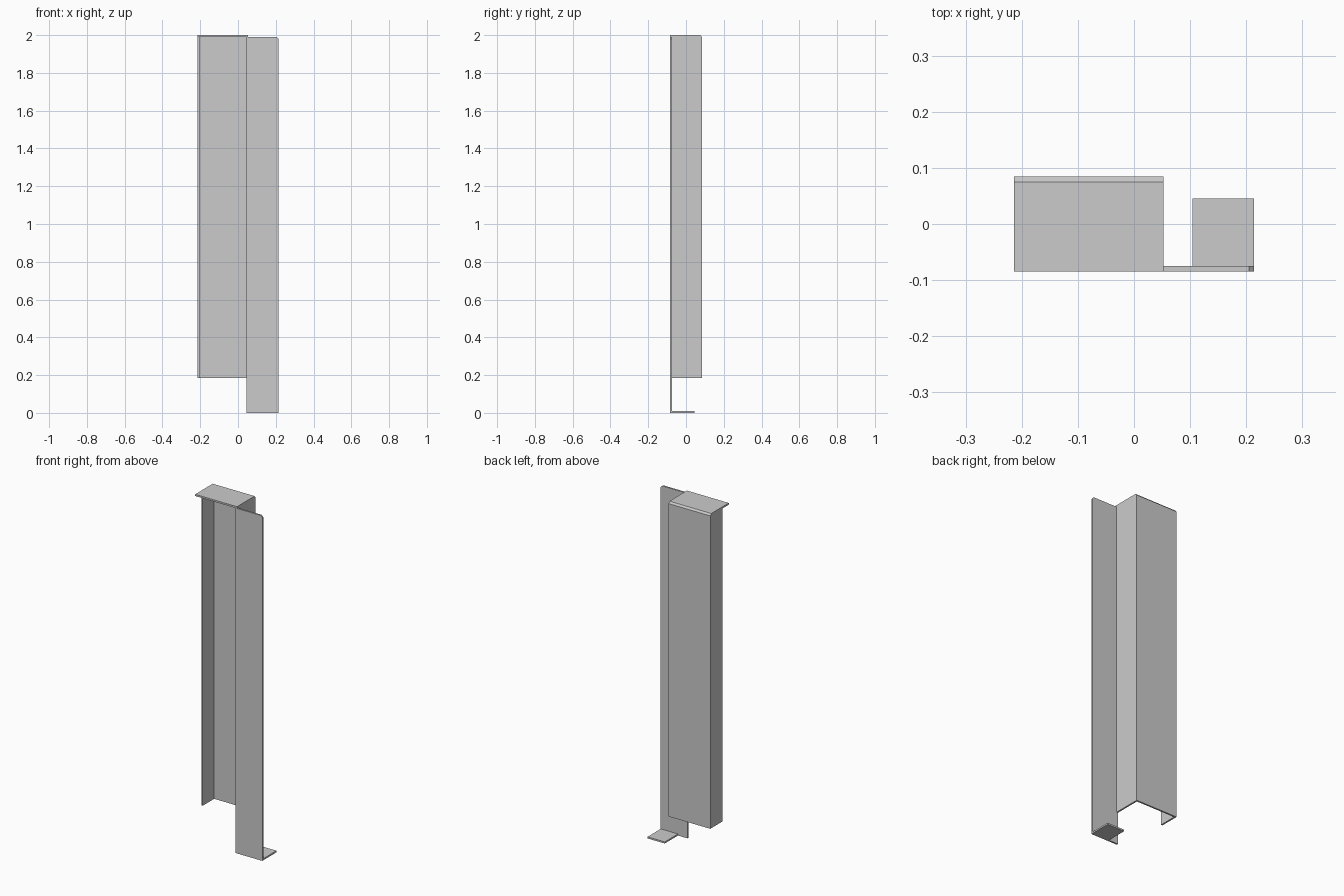
import bpy, bmesh
from mathutils import Vector

if "Cube" in bpy.data.objects:
    bpy.data.objects.remove(bpy.data.objects["Cube"])

T = 0.0093                 # sheet thickness
X0, X1 = -0.214, 0.214     # overall width
XW = 0.053                 # outer face of the step wall
Y0, Y1 = -0.0845, 0.0845   # overall depth
ZB, ZT = 0.185, 1.99       # channel bottom, top of the walls


def prism(name, profile, axis, lo, hi):
    """Extrude a 2D outline along one axis (0=x, 1=y, 2=z)."""
    def place(p, h):
        c = list(p)
        c.insert(axis, h)
        return Vector(c)
    bm = bmesh.new()
    face = bm.faces.new([bm.verts.new(place(p, lo)) for p in profile])
    ext = bmesh.ops.extrude_face_region(bm, geom=[face])
    step = Vector((0, 0, 0))
    step[axis] = hi - lo
    bmesh.ops.translate(bm, vec=step,
                        verts=[g for g in ext["geom"] if isinstance(g, bmesh.types.BMVert)])
    bmesh.ops.recalc_face_normals(bm, faces=bm.faces)
    me = bpy.data.meshes.new(name)
    bm.to_mesh(me)
    bm.free()
    ob = bpy.data.objects.new(name, me)
    bpy.context.collection.objects.link(ob)
    return ob


# Folded channel: left lip, back panel and step wall
lip_y = -0.029
prism("channel", [
    (X0, lip_y), (X0 + T, lip_y), (X0 + T, Y1 - T), (XW - T, Y1 - T),
    (XW - T, Y0 + T), (XW, Y0 + T), (XW, Y1), (X0, Y1)], 2, ZB, ZT)

# Front flange reaching the floor, with a clipped top corner
prism("front_flange", [
    (XW - T, 0), (X1, 0), (X1, ZT - T), (X1 - T, ZT), (XW - T, ZT)],
    1, Y0, Y0 + T)

# Top cap with a bevelled bend along the back edge
prism("top_cap", [
    (Y0, ZT), (Y1, ZT), (Y1 - T, 2.0), (Y0, 2.0)], 0, X0, XW)

# Foot tab folded back at the bottom of the flange
prism("foot_tab", [
    (0.104, Y0 + T), (X1, Y0 + T), (X1, 0.045), (0.104, 0.045)], 2, 0, T)
